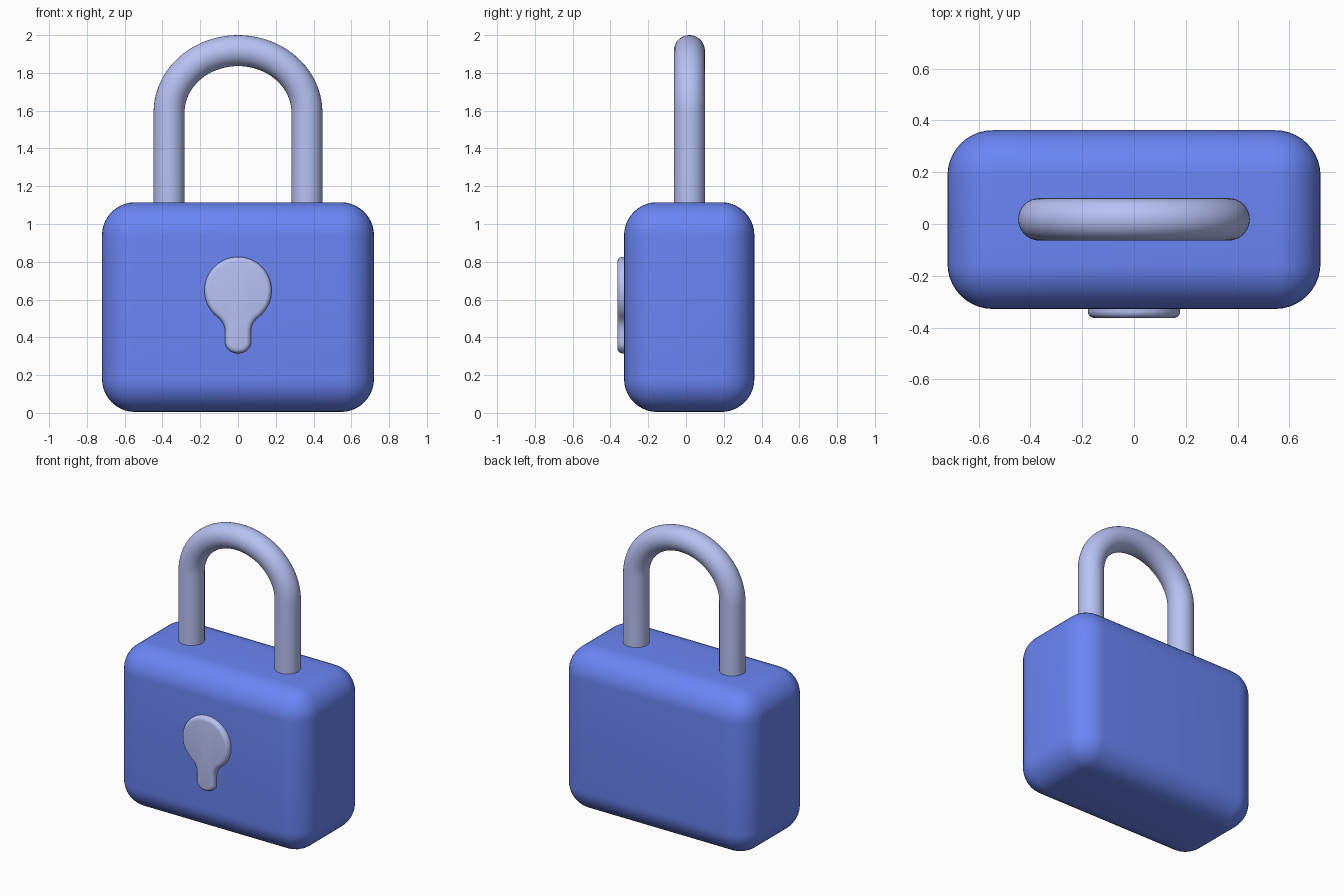
import bpy, bmesh
from math import sin, cos, pi, radians
from mathutils import Vector

if "Cube" in bpy.data.objects:
    bpy.data.objects.remove(bpy.data.objects["Cube"])


def material(name, rgb):
    mat = bpy.data.materials.new(name)
    mat.diffuse_color = (*rgb, 1)
    mat.use_nodes = True
    mat.node_tree.nodes["Principled BSDF"].inputs["Base Color"].default_value = mat.diffuse_color
    return mat


def finish(obj, mat):
    obj.data.materials.append(mat)
    bpy.ops.object.select_all(action='DESELECT')
    obj.select_set(True)
    bpy.context.view_layer.objects.active = obj
    bpy.ops.object.shade_smooth_by_angle(angle=radians(40))


def mesh_object(name, bm):
    bmesh.ops.recalc_face_normals(bm, faces=bm.faces)
    mesh = bpy.data.meshes.new(name)
    bm.to_mesh(mesh)
    bm.free()
    obj = bpy.data.objects.new(name, mesh)
    bpy.context.collection.objects.link(obj)
    return obj


blue = material("blue_paint", (0.147, 0.235, 0.91))
steel = material("pale_steel", (0.48, 0.54, 0.91))

# Lock body: box with generously rounded edges
lo, hi = Vector((-0.72, -0.328, 0.005)), Vector((0.72, 0.362, 1.115))
bm = bmesh.new()
bmesh.ops.create_cube(bm, size=1)
for v in bm.verts:
    v.co = (lo + hi) / 2 + v.co * (hi - lo)
bmesh.ops.bevel(bm, geom=bm.edges[:], offset=0.175, segments=10, profile=0.5,
                affect='EDGES', clamp_overlap=True)
finish(mesh_object("lock_body", bm), blue)

# Shackle: round section swept along two legs and an arch
leg_x, spring_z, arch_h, tube_r, mid_y = 0.365, 1.59, 0.328, 0.082, 0.018
path = [(leg_x, 1.0)]
path += [(leg_x * cos(pi * i / 40), spring_z + arch_h * sin(pi * i / 40)) for i in range(41)]
path += [(-leg_x, 1.0)]
bm = bmesh.new()
rings = []
for i, (x, z) in enumerate(path):
    a, b = path[max(i - 1, 0)], path[min(i + 1, len(path) - 1)]
    t = Vector((b[0] - a[0], 0, b[1] - a[1])).normalized()
    if i in (1, len(path) - 2):
        t = Vector((0, 0, 1 if i == 1 else -1))
    side = Vector((t.z, 0, -t.x))
    rings.append([bm.verts.new(Vector((x, mid_y, z)) + tube_r *
                  (side * cos(k * pi / 16) + Vector((0, sin(k * pi / 16), 0))))
                  for k in range(32)])
for r, s in zip(rings, rings[1:]):
    for k in range(32):
        n = (k + 1) % 32
        bm.faces.new((r[k], r[n], s[n], s[k]))
bm.faces.new(rings[0])
bm.faces.new(rings[-1])
finish(mesh_object("shackle", bm), steel)

# Keyhole plate: half outline mirrored, extruded, with a rounded front rim
head_z, head_r, slot_x = 0.648, 0.178, 0.068
end = radians(142)
half = [(head_r * sin(end * i / 24), head_z + head_r * cos(end * i / 24)) for i in range(25)]
p0, p1, p2 = Vector(half[-1]), Vector((slot_x + 0.002, 0.478)), Vector((slot_x, 0.43))
half += [tuple(p0 * (1 - t) ** 2 + p1 * 2 * t * (1 - t) + p2 * t * t)
         for t in (i / 6 for i in range(1, 7))]
half += [(slot_x * cos(pi / 2 * i / 8), 0.372 - 0.057 * sin(pi / 2 * i / 8)) for i in range(9)]
half[-1] = (0.0, half[-1][1])
outline = half + [(-x, z) for x, z in reversed(half[1:-1])]
bm = bmesh.new()
front = bm.faces.new([bm.verts.new((x, -0.363, z)) for x, z in outline])
new = bmesh.ops.extrude_face_region(bm, geom=[front], use_keep_orig=True)
for v in new["geom"]:
    if isinstance(v, bmesh.types.BMVert):
        v.co.y = -0.29
rim = [e for e in bm.edges if all(v.co.y < -0.36 for v in e.verts)]
bmesh.ops.recalc_face_normals(bm, faces=bm.faces)
bmesh.ops.bevel(bm, geom=rim, offset=0.026, segments=5, profile=0.5, affect='EDGES')
finish(mesh_object("keyhole_plate", bm), steel)
